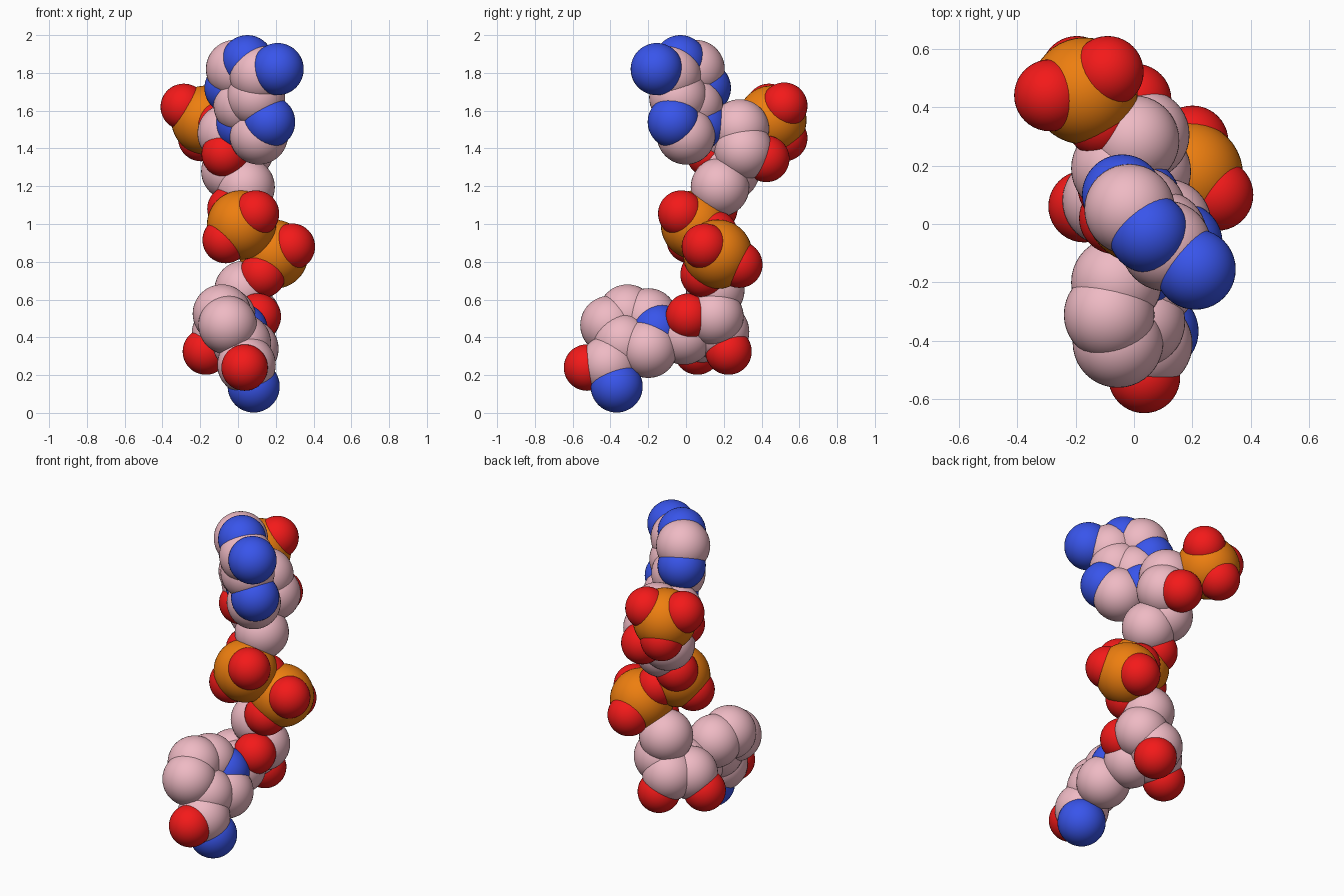
import bpy, bmesh

# element: name, radius, colour
ELEMENTS = {
    "C": ("carbon", 0.155, (0.86, 0.49, 0.55, 1)),
    "N": ("nitrogen", 0.138, (0.04, 0.09, 0.83, 1)),
    "O": ("oxygen", 0.123, (0.90, 0.01, 0.01, 1)),
    "P": ("phosphorus", 0.183, (0.85, 0.21, 0.005, 1)),
}


def make_sphere_mesh(key):
    name, radius, colour = ELEMENTS[key]
    mat = bpy.data.materials.new(name)
    mat.diffuse_color = colour
    mesh = bpy.data.meshes.new(name + "_ball")
    bm = bmesh.new()
    bmesh.ops.create_uvsphere(bm, u_segments=40, v_segments=24, radius=radius)
    for f in bm.faces:
        f.smooth = True
    bm.to_mesh(mesh)
    bm.free()
    mesh.materials.append(mat)
    return mesh


BALLS = {key: make_sphere_mesh(key) for key in ELEMENTS}


def add_group(part, elements, centres):
    """One ball per letter in elements, at the matching centre."""
    for i, (key, centre) in enumerate(zip(elements, centres), 1):
        ob = bpy.data.objects.new(f"{part}_{ELEMENTS[key][0]}_{i}", BALLS[key])
        ob.location = centre
        bpy.context.collection.objects.link(ob)


# double ring at the top, with its side nitrogen
add_group("upper_base", "NCNCCCNNCN", [
    (0.05, -0.03, 1.862), (-0.015, 0.05, 1.82), (-0.04, 0.10, 1.72),
    (0.025, 0.04, 1.63), (0.095, -0.04, 1.67), (0.11, -0.075, 1.79),
    (0.21, -0.155, 1.82), (0.165, -0.065, 1.54), (0.11, 0.0, 1.47),
    (0.02, 0.085, 1.525)])

# upper sugar ring
add_group("upper_sugar", "CCCCCOO", [
    (-0.06, 0.19, 1.48), (0.0, 0.285, 1.505), (0.035, 0.305, 1.39),
    (-0.04, 0.235, 1.28), (0.04, 0.18, 1.195), (-0.07, 0.125, 1.37),
    (0.005, 0.425, 1.345)])

# side phosphate on the upper sugar
add_group("side_phosphate", "POOOO", [
    (-0.17, 0.455, 1.55), (-0.11, 0.35, 1.53), (-0.287, 0.44, 1.62),
    (-0.09, 0.52, 1.626), (-0.195, 0.52, 1.455)])

# twin phosphate bridge in the middle
add_group("phosphate_bridge", "POOOOPOOO", [
    (0.018, 0.05, 0.995), (-0.04, 0.15, 1.08), (0.095, -0.025, 1.055),
    (-0.065, 0.02, 0.915), (0.09, 0.15, 0.95), (0.19, 0.168, 0.84),
    (0.285, 0.1, 0.88), (0.2, 0.282, 0.785), (0.13, 0.093, 0.733)])

# lower sugar ring
add_group("lower_sugar", "CCCCCOOO", [
    (0.03, 0.155, 0.65), (0.07, 0.15, 0.51), (-0.01, 0.18, 0.43),
    (-0.09, 0.08, 0.42), (0.015, -0.01, 0.41), (0.105, 0.015, 0.51),
    (-0.17, 0.06, 0.325), (0.03, 0.225, 0.325)])

# lower single ring with its end group
add_group("lower_base", "NCCCCCCON", [
    (0.02, -0.15, 0.44), (0.06, -0.2, 0.34), (0.02, -0.335, 0.37),
    (-0.055, -0.405, 0.465), (-0.085, -0.31, 0.525), (-0.06, -0.2, 0.505),
    (0.045, -0.41, 0.255), (0.035, -0.524, 0.24), (0.083, -0.367, 0.14)])
